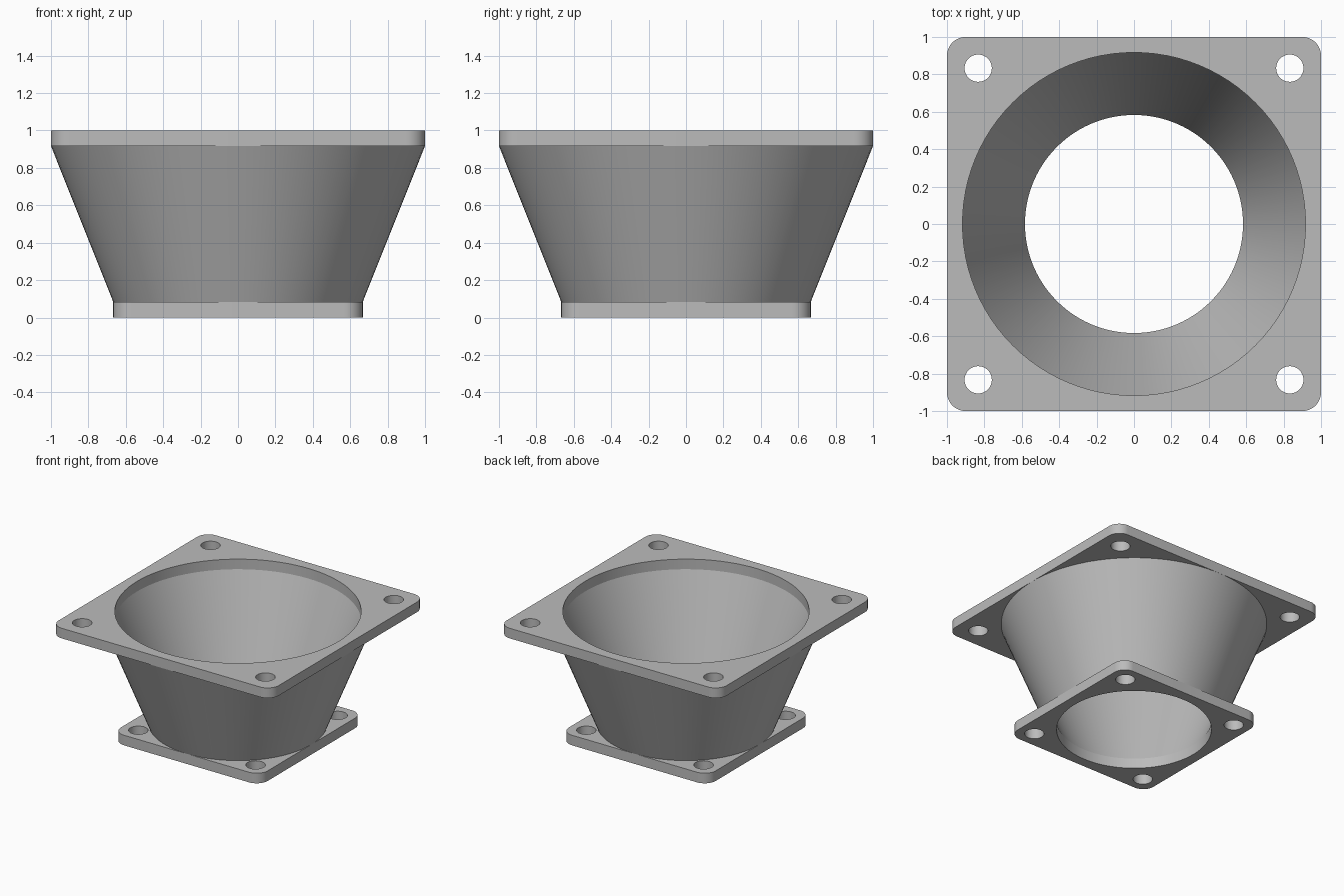
import bpy, bmesh
from math import cos, sin, pi, radians

cube = bpy.data.objects.get("Cube")
if cube:
    bpy.data.objects.remove(cube, do_unlink=True)

HEIGHT, THICK = 1.0, 0.083
CORNER, HOLE = 0.1, 0.073
SEG = 96

grey = bpy.data.materials.new("Plain grey")
grey.use_nodes = True
grey.diffuse_color = (0.5, 0.5, 0.5, 1)
grey.node_tree.nodes["Principled BSDF"].inputs["Base Color"].default_value = (0.5, 0.5, 0.5, 1)


def arc(cx, cy, r, start, sweep, n):
    return [(cx + r * cos(start + sweep * i / n), cy + r * sin(start + sweep * i / n))
            for i in range(n)]


def rounded_square(half, r):
    pts = []
    for k in range(4):
        a = k * pi / 2
        sx, sy = ((1, 1), (-1, 1), (-1, -1), (1, -1))[k]
        c = half - r
        pts += arc(sx * c, sy * c, r, a, pi / 2, 12)
        pts.append((sx * c + r * cos(a + pi / 2), sy * c + r * sin(a + pi / 2)))
    return pts


def finish(name, bm):
    bmesh.ops.recalc_face_normals(bm, faces=bm.faces)
    mesh = bpy.data.meshes.new(name)
    bm.to_mesh(mesh)
    bm.free()
    mesh.materials.append(grey)
    obj = bpy.data.objects.new(name, mesh)
    bpy.context.collection.objects.link(obj)
    bpy.ops.object.select_all(action="DESELECT")
    obj.select_set(True)
    bpy.context.view_layer.objects.active = obj
    bpy.ops.object.shade_smooth_by_angle(angle=radians(30))
    return obj


# Square flange with a round bore and four screw holes
def flange(name, half, bore, pitch, z):
    loops = [rounded_square(half, CORNER), arc(0, 0, bore, 0, 2 * pi, SEG)]
    for sx in (-1, 1):
        for sy in (-1, 1):
            loops.append(arc(sx * pitch, sy * pitch, HOLE, 0, 2 * pi, 32))
    bm = bmesh.new()
    for pts in loops:
        verts = [bm.verts.new((x, y, z)) for x, y in pts]
        for a, b in zip(verts, verts[1:] + verts[:1]):
            bm.edges.new((a, b))
    bmesh.ops.triangle_fill(bm, use_beauty=True, edges=bm.edges[:], normal=(0, 0, 1))
    ext = bmesh.ops.extrude_face_region(bm, geom=bm.faces[:], use_keep_orig=True)
    moved = [g for g in ext["geom"] if isinstance(g, bmesh.types.BMVert)]
    bmesh.ops.translate(bm, verts=moved, vec=(0, 0, THICK))
    return finish(name, bm)


flange("top_flange", 1.0, 0.917, 0.833, HEIGHT - THICK)
flange("bottom_flange", 0.667, 0.583, 0.533, 0)

# Hollow tapered duct between the flanges
bm = bmesh.new()
profile = [(0.583, THICK), (0.667, THICK), (1.0, HEIGHT - THICK), (0.917, HEIGHT - THICK)]
rings = [[bm.verts.new((x, y, z)) for x, y in arc(0, 0, r, 0, 2 * pi, SEG)]
         for r, z in profile]
for k in range(4):
    low, high = rings[k], rings[(k + 1) % 4]
    for i in range(SEG):
        j = (i + 1) % SEG
        bm.faces.new((low[i], low[j], high[j], high[i]))
finish("tapered_duct", bm)
